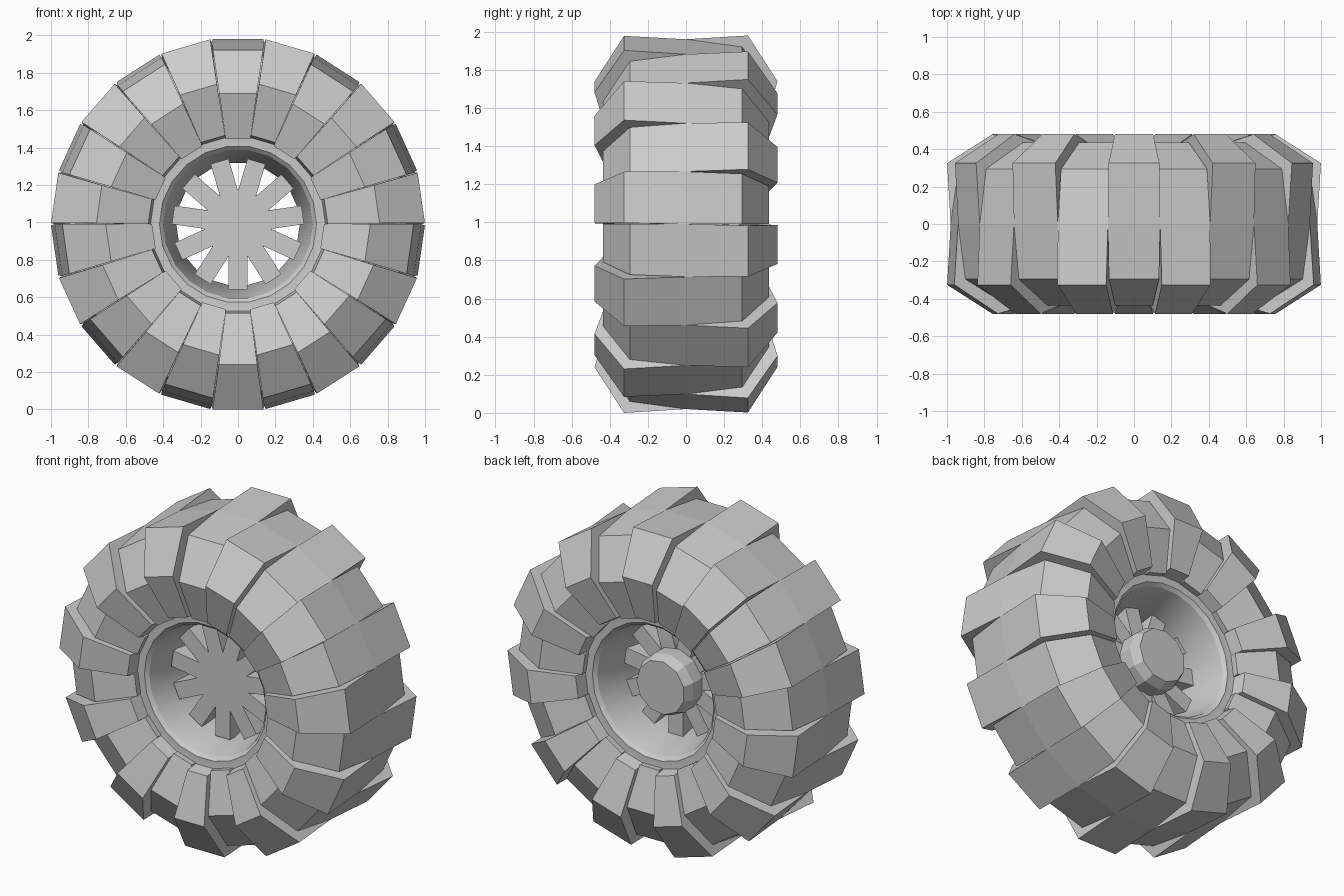
import bpy, bmesh, math
from mathutils import Matrix, Vector

if "Cube" in bpy.data.objects:
    bpy.data.objects.remove(bpy.data.objects["Cube"])

CENTRE = Vector((0, 0, 0.99))
LUGS = 22
STEP = 2 * math.pi / LUGS

grey = bpy.data.materials.new("plain grey")
grey.use_nodes = True
grey.diffuse_color = (0.6, 0.6, 0.6, 1)
grey.node_tree.nodes["Principled BSDF"].inputs["Base Color"].default_value = (0.6, 0.6, 0.6, 1)


def finish(bm, name, smooth=False):
    bmesh.ops.recalc_face_normals(bm, faces=bm.faces)
    mesh = bpy.data.meshes.new(name)
    bm.to_mesh(mesh)
    bm.free()
    obj = bpy.data.objects.new(name, mesh)
    obj.location = CENTRE
    mesh.materials.append(grey)
    bpy.context.collection.objects.link(obj)
    if smooth:
        bpy.ops.object.select_all(action="DESELECT")
        obj.select_set(True)
        bpy.context.view_layer.objects.active = obj
        bpy.ops.object.shade_smooth_by_angle(angle=math.radians(30))
    return obj


def lathe(name, profile, sides, smooth=False, closed=True):
    """Spin (y, radius) points round the axle."""
    bm = bmesh.new()
    rings = []
    for y, r in profile:
        rings.append([bm.verts.new((r * math.cos(i * 2 * math.pi / sides), y,
                                    r * math.sin(i * 2 * math.pi / sides)))
                      for i in range(sides)])
    pairs = list(zip(rings, rings[1:]))
    if closed:
        pairs.append((rings[-1], rings[0]))
    else:
        bm.faces.new(rings[0])
        bm.faces.new(rings[-1])
    for a, b in pairs:
        for i in range(sides):
            j = (i + 1) % sides
            bm.faces.new((a[i], a[j], b[j], b[i]))
    return finish(bm, name, smooth)


# Tyre carcass and rim in one ring, with a waisted smooth opening
half = [(0.0, 0.93), (0.28, 0.90), (0.38, 0.70), (0.32, 0.48), (0.32, 0.42), (0.30, 0.40)]
back = half + [(0.0, 0.33)]
front = [(-y, r) for y, r in reversed(half[1:])]
lathe("tyre_body_and_rim", back + front, LUGS, smooth=True)

# Tread lugs: one side is raised, the other lowered, swapping on each lug
FULL, SLIM = STEP / 2, math.radians(7.8)
raised = [(0.40, 0.475, FULL), (0.48, 0.75, SLIM), (0.325, 0.99, SLIM)]
lowered = [(0.36, 0.455, FULL), (0.435, 0.70, FULL), (0.295, 0.93, FULL)]


def add_lug(bm, angle, flip):
    section = [(0.30, 0.46, FULL)] + raised + [(0.0, 0.97, FULL)]
    section += [(-y, r, w) for y, r, w in reversed(lowered)] + [(-0.30, 0.46, FULL)]
    turn = Matrix.Rotation(-angle, 3, "Y")
    sides = []
    for s in (-1, 1):
        sides.append([bm.verts.new(turn @ Vector((r, y * flip, s * r * math.tan(w))))
                      for y, r, w in section])
    a, b = sides
    bm.faces.new(a)
    bm.faces.new(b)
    for i in range(len(a)):
        j = (i + 1) % len(a)
        bm.faces.new((a[i], a[j], b[j], b[i]))


bm = bmesh.new()
for k in range(LUGS):
    add_lug(bm, (k + 0.5) * STEP, -1 if k % 2 == 0 else 1)
finish(bm, "tread_lugs")

# Hub with a chamfered rear cap
lathe("hub", [(-0.15, 0.185), (0.19, 0.19), (0.25, 0.165)], 11, closed=False)

# Straight spokes, one pointing straight down
bm = bmesh.new()
SPOKES = 11
for k in range(SPOKES):
    turn = Matrix.Rotation(k * 2 * math.pi / SPOKES, 4, "Y")
    size = Matrix.Diagonal((0.10, 0.25, 0.24, 1))
    bmesh.ops.create_cube(bm, size=1,
                          matrix=turn @ Matrix.Translation((0, -0.025, -0.23)) @ size)
finish(bm, "spokes")
